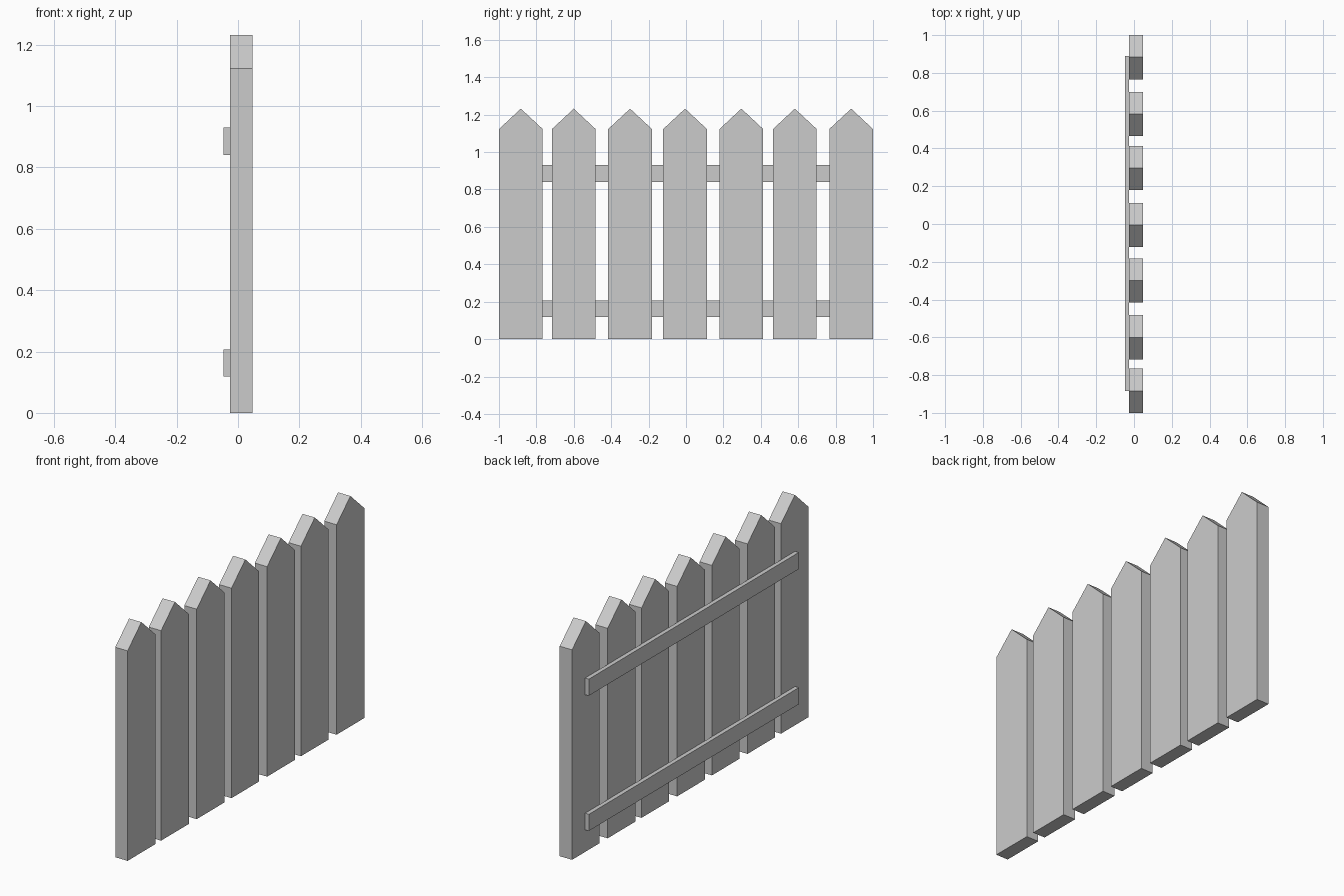
import bpy, bmesh

if "Cube" in bpy.data.objects:
    bpy.data.objects.remove(bpy.data.objects["Cube"])

BACK, MID, FRONT = -0.048, -0.026, 0.047   # rail back, picket back, picket front


def prism(name, profile, x0, x1):
    """Extrude a (y, z) profile along x from x0 to x1."""
    bm = bmesh.new()
    face = bm.faces.new([bm.verts.new((x0, y, z)) for y, z in profile])
    ext = bmesh.ops.extrude_face_region(bm, geom=[face])
    verts = [g for g in ext["geom"] if isinstance(g, bmesh.types.BMVert)]
    bmesh.ops.translate(bm, verts=verts, vec=(x1 - x0, 0, 0))
    bmesh.ops.recalc_face_normals(bm, faces=bm.faces[:])
    mesh = bpy.data.meshes.new(name)
    bm.to_mesh(mesh)
    bm.free()
    obj = bpy.data.objects.new(name, mesh)
    bpy.context.collection.objects.link(obj)
    return obj


# Pointed pickets, slightly unevenly spaced
HALF, SHOULDER, PEAK = 0.117, 1.123, 1.232
for i, c in enumerate((-0.883, -0.60, -0.299, -0.005, 0.296, 0.582, 0.883), 1):
    prism(f"picket_{i}", [(c - HALF, 0), (c + HALF, 0), (c + HALF, SHOULDER),
                          (c, PEAK), (c - HALF, SHOULDER)], MID, FRONT)

# Horizontal rails on the back of the pickets
for name, z0, z1 in (("lower_rail", 0.118, 0.207), ("upper_rail", 0.841, 0.93)):
    prism(name, [(-0.885, z0), (0.89, z0), (0.89, z1), (-0.885, z1)], BACK, MID)
